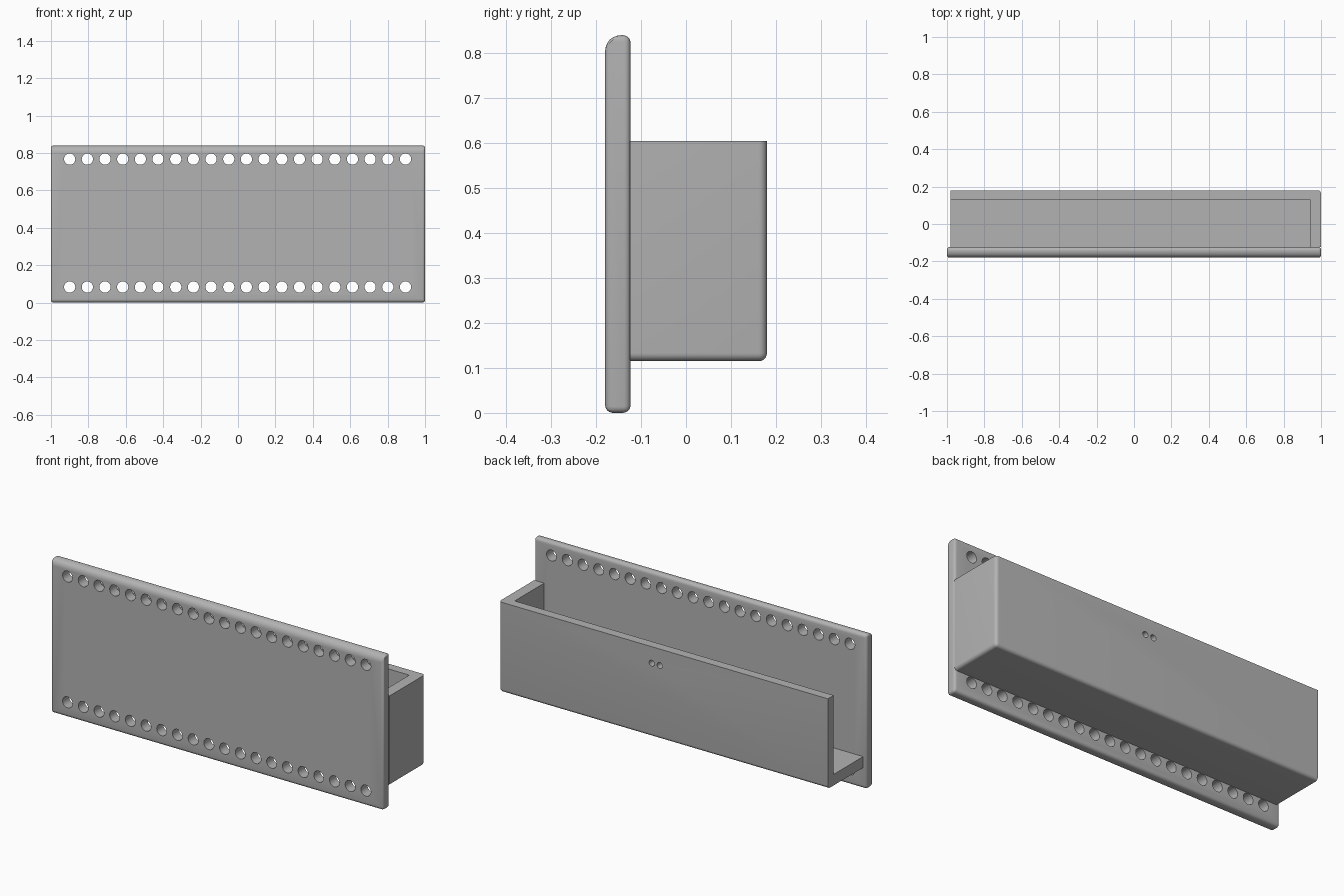
import bpy, bmesh, math
from mathutils import Matrix, Vector

cube = bpy.data.objects.get("Cube")
if cube:
    bpy.data.objects.remove(cube, do_unlink=True)

# Single grey plastic
grey = bpy.data.materials.new("grey_plastic")
grey.use_nodes = True
colour = (0.45, 0.45, 0.45, 1)
grey.diffuse_color = colour
grey.node_tree.nodes["Principled BSDF"].inputs["Base Color"].default_value = colour

MAX_RADIUS = 0.036


def make_object(name, bm):
    bmesh.ops.recalc_face_normals(bm, faces=bm.faces[:])
    mesh = bpy.data.meshes.new(name)
    bm.to_mesh(mesh)
    bm.free()
    mesh.materials.append(grey)
    obj = bpy.data.objects.new(name, mesh)
    bpy.context.collection.objects.link(obj)
    return obj


def add_box(bm, low, high):
    low, high = Vector(low), Vector(high)
    matrix = Matrix.Translation((low + high) / 2) @ Matrix.Diagonal((*(high - low), 1))
    bmesh.ops.create_cube(bm, size=1, matrix=matrix)


def rounded_box(name, low, high, radius_rule):
    """Box whose edges are rounded by radius_rule(edge direction, edge middle)."""
    bm = bmesh.new()
    add_box(bm, low, high)
    weight = bm.edges.layers.float.new("bevel_weight_edge")
    centre = (Vector(low) + Vector(high)) / 2
    for e in bm.edges:
        d = e.verts[1].co - e.verts[0].co
        axis = max(range(3), key=lambda i: abs(d[i]))
        middle = (e.verts[0].co + e.verts[1].co) / 2 - centre
        e[weight] = radius_rule(axis, middle) / MAX_RADIUS
    obj = make_object(name, bm)
    bevel = obj.modifiers.new("round", "BEVEL")
    bevel.limit_method = "WEIGHT"
    bevel.width = MAX_RADIUS
    bevel.segments = 6
    bevel.use_clamp_overlap = False
    return obj


def holes(name, centres, radius, depth):
    """Cylinders along y, used as cutters."""
    bm = bmesh.new()
    turn = Matrix.Rotation(math.pi / 2, 4, "X")
    for c in centres:
        bmesh.ops.create_cone(bm, cap_ends=True, segments=32, radius1=radius, radius2=radius,
                              depth=depth, matrix=Matrix.Translation(c) @ turn)
    return make_object(name, bm)


def finish(obj, cutters):
    for cutter in cutters:
        cut = obj.modifiers.new("cut", "BOOLEAN")
        cut.operation = "DIFFERENCE"
        cut.solver = "EXACT"
        cut.object = cutter
    bpy.ops.object.select_all(action="DESELECT")
    obj.select_set(True)
    bpy.context.view_layer.objects.active = obj
    for mod in list(obj.modifiers):
        bpy.ops.object.modifier_apply(modifier=mod.name)
    for cutter in cutters:
        bpy.data.objects.remove(cutter, do_unlink=True)
    bpy.ops.object.shade_smooth_by_angle(angle=math.radians(30))


# Front plate: all edges rounded, the top front edge more than the rest
def plate_radius(axis, m):
    if axis == 0:
        return MAX_RADIUS if m.y < 0 and m.z > 0 else 0.018
    return 0.014


plate = rounded_box("front_plate", (-1, -0.18, 0), (1, -0.123, 0.84), plate_radius)
rows = [(-0.9 + i * 0.0945, -0.15, z) for z in (0.083, 0.767) for i in range(20)]
finish(plate, [holes("plate_holes", rows, 0.03, 0.2)])


# Tray behind the plate: open on top and at the -x end, lower and closed-end edges rounded
def tray_radius(axis, m):
    outer = ((axis == 0 and m.y > 0 and m.z < 0)
             or (axis == 1 and m.x > 0 and m.z < 0)
             or (axis == 2 and m.x > 0 and m.y > 0))
    return 0.018 if outer else 0


tray = rounded_box("tray", (-0.98, -0.124, 0.115), (1, 0.18, 0.605), tray_radius)
bm = bmesh.new()
add_box(bm, (-1.2, -0.3, 0.175), (0.94, 0.13, 0.8))
cavity = make_object("tray_cavity", bm)
pair = [(x, 0.15, 0.515) for x in (0.032, 0.08)]
finish(tray, [cavity, holes("cable_holes", pair, 0.016, 0.2)])
